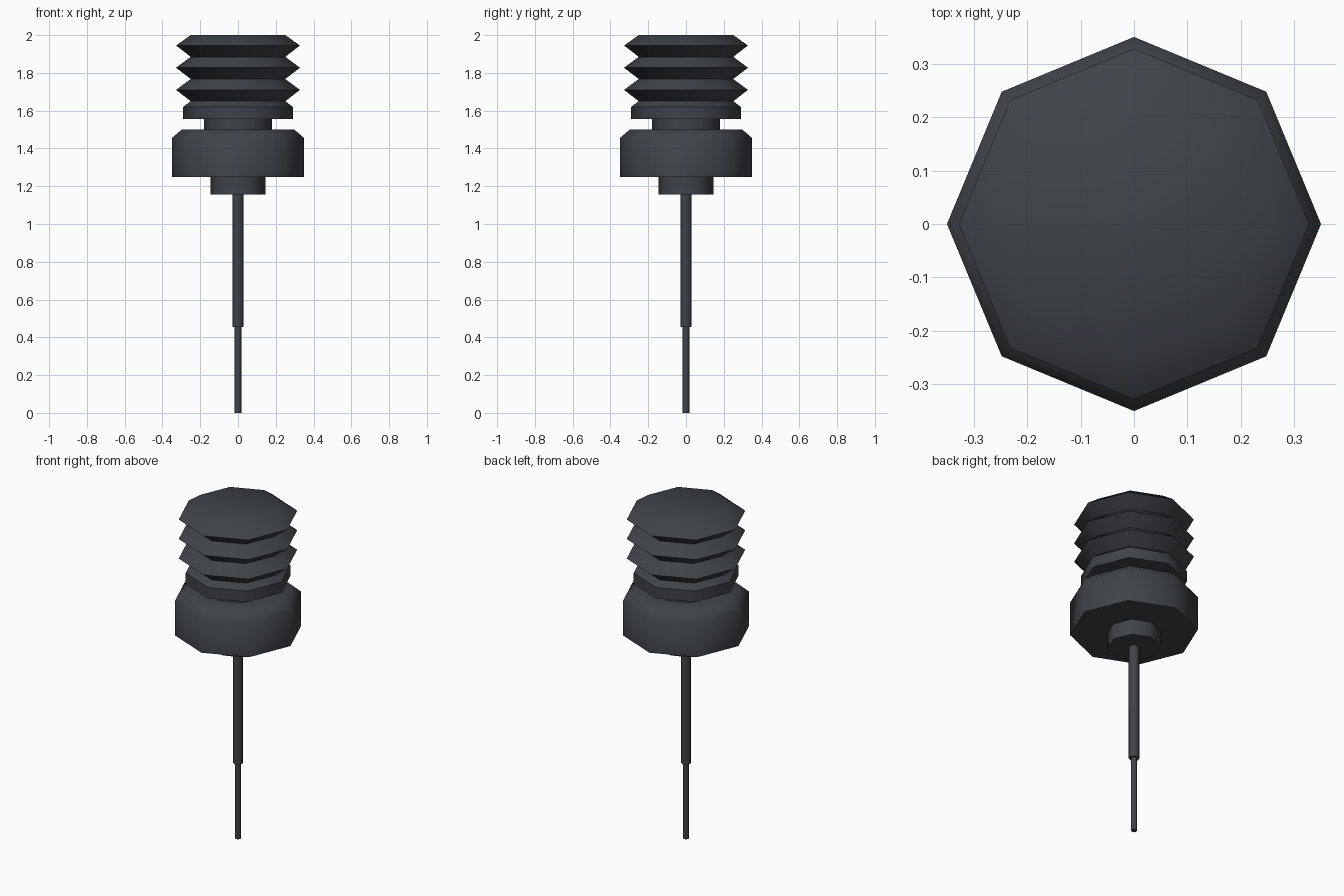
import bpy, bmesh, math

if "Cube" in bpy.data.objects:
    bpy.data.objects.remove(bpy.data.objects["Cube"])

mat = bpy.data.materials.new("dark slate")
mat.diffuse_color = (0.050, 0.056, 0.066, 1)
mat.use_nodes = True
mat.node_tree.nodes["Principled BSDF"].inputs["Base Color"].default_value = mat.diffuse_color
SIDES = 8


def lathe(name, profile, cap_top=False, cap_bottom=False):
    """Turn an (r, z) profile, listed top to bottom, into an eight-sided part."""
    bm = bmesh.new()
    rings = []
    for r, z in profile:
        rings.append([bm.verts.new((r * math.cos(2 * math.pi * i / SIDES),
                                    r * math.sin(2 * math.pi * i / SIDES), z))
                      for i in range(SIDES)])
    for a, b in zip(rings, rings[1:]):
        for i in range(SIDES):
            j = (i + 1) % SIDES
            bm.faces.new((b[i], b[j], a[j], a[i]))
    if cap_top:
        bm.faces.new(rings[0])
    if cap_bottom:
        bm.faces.new(rings[-1][::-1])
    mesh = bpy.data.meshes.new(name)
    bm.to_mesh(mesh)
    bm.free()
    mesh.materials.append(mat)
    ob = bpy.data.objects.new(name, mesh)
    bpy.context.collection.objects.link(ob)
    bpy.ops.object.select_all(action='DESELECT')
    ob.select_set(True)
    bpy.context.view_layer.objects.active = ob
    bpy.ops.object.shade_smooth_by_angle(angle=math.radians(50))
    return ob


# ribbed grip: three ridges, then a flared lip and a narrow neck
ribs = [(0.25, 2.0)]
for k in range(3):
    z = 2.0 - k * 0.1175
    ribs += [(0.328, z - 0.055), (0.25, z - 0.115)]
lathe("ribbed_grip", ribs + [(0.29, 1.62), (0.29, 1.555), (0.18, 1.555), (0.18, 1.50)],
      cap_top=True)

# wide chamfered collar with the small boss below it
lathe("collar", [(0.18, 1.50), (0.298, 1.50), (0.35, 1.455), (0.35, 1.25),
                 (0.145, 1.25), (0.145, 1.155)], cap_bottom=True)

# stepped needle
lathe("needle", [(0.029, 1.155), (0.029, 0.455), (0.0175, 0.455), (0.0175, 0.0)],
      cap_bottom=True)
